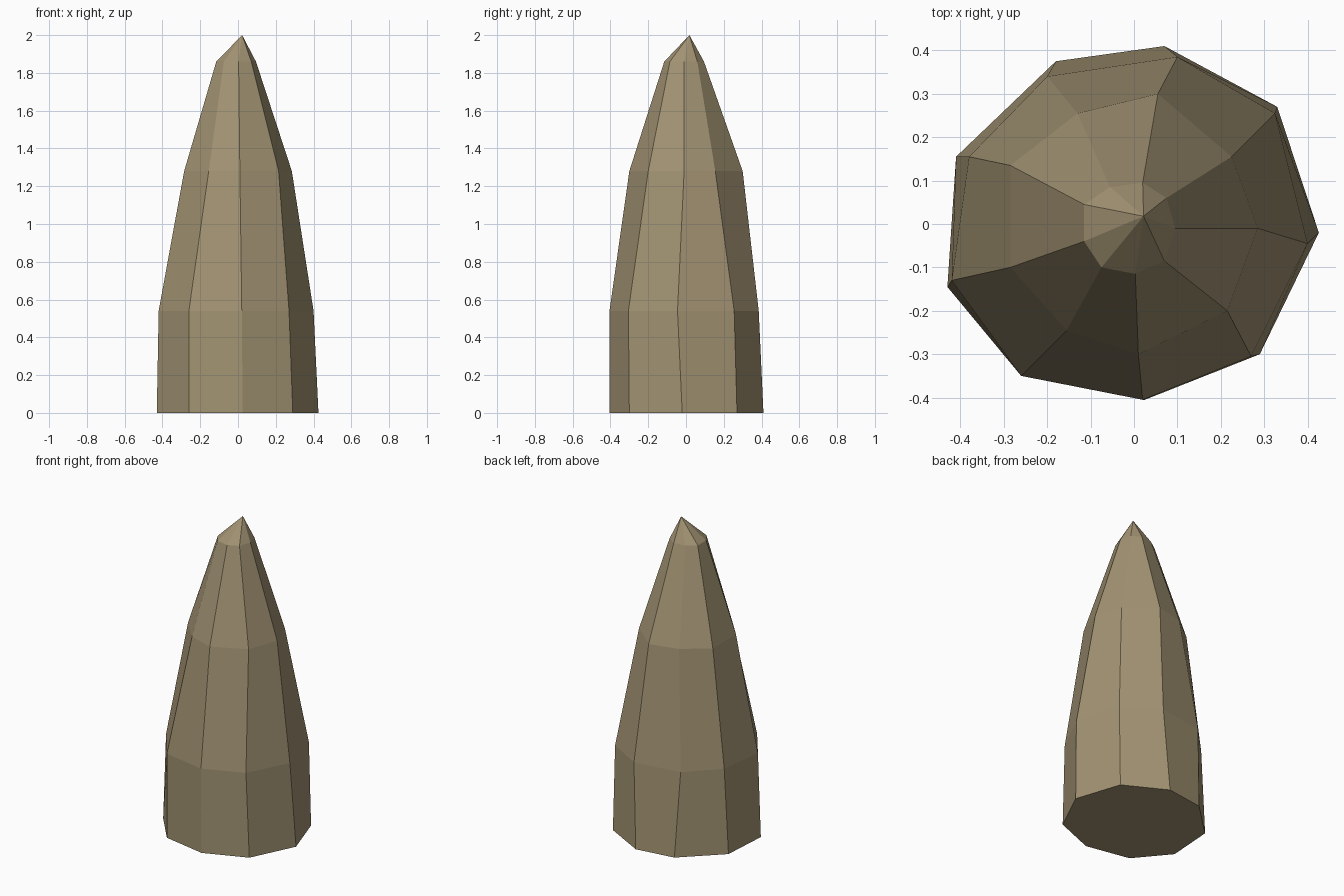
import bpy
import bmesh

cube = bpy.data.objects.get("Cube")
if cube:
    bpy.data.objects.remove(cube, do_unlink=True)

# Flat stone colour
stone = bpy.data.materials.new("tan_stone")
stone.use_nodes = True
colour = (0.36, 0.29, 0.17, 1)
stone.diffuse_color = colour
stone.node_tree.nodes["Principled BSDF"].inputs["Base Color"].default_value = colour

# Irregular nine-sided outlines, in hundredths of a unit, with their heights
outlines = [
    (0, [(42.6, -2), (33, 27), (7, 41), (-18, 37.5), (-41, 15.5),
         (-43, -14.5), (-26, -35), (2.5, -40.5), (29, -30)]),
    (0.54, [(40, -4.5), (32.5, 25.5), (10, 38.5), (-20, 34), (-38, 15.5),
            (-42, -13), (-26, -35), (2, -40.5), (27, -30.5)]),
    (1.28, [(28.5, -1), (22.5, 15.5), (5.5, 30), (-13, 25.5), (-28.5, 13.5),
            (-28.5, -10), (-15.5, -24.5), (1, -30), (21.5, -20)]),
    (1.86, [(9.5, -1), (7.5, 6), (2, 9.5), (-5.5, 8.5), (-11.5, 4.5),
            (-11.5, -4), (-7.5, -10), (0.3, -11.5), (7, -8.5)]),
]
tip_position = (0.022, 0.018, 2)


def add_ring(bm, height, outline):
    """Place one outline as a ring of vertices."""
    return [bm.verts.new((x / 100, y / 100, height)) for x, y in outline]


def bridge(bm, lower, upper):
    """Join two rings with a band of side faces."""
    count = len(lower)
    for i in range(count):
        j = (i + 1) % count
        bm.faces.new((lower[i], lower[j], upper[j], upper[i]))


# Faceted spike body: bands of side faces, a flat base and a pointed cap
bm = bmesh.new()
rings = [add_ring(bm, height, outline) for height, outline in outlines]
for lower, upper in zip(rings, rings[1:]):
    bridge(bm, lower, upper)
bm.faces.new(reversed(rings[0]))
tip = bm.verts.new(tip_position)
top = rings[-1]
for i, vert in enumerate(top):
    bm.faces.new((vert, top[(i + 1) % len(top)], tip))
bmesh.ops.recalc_face_normals(bm, faces=bm.faces)

mesh = bpy.data.meshes.new("rock_spike")
bm.to_mesh(mesh)
bm.free()
mesh.materials.append(stone)
spike = bpy.data.objects.new("rock_spike", mesh)
bpy.context.collection.objects.link(spike)
